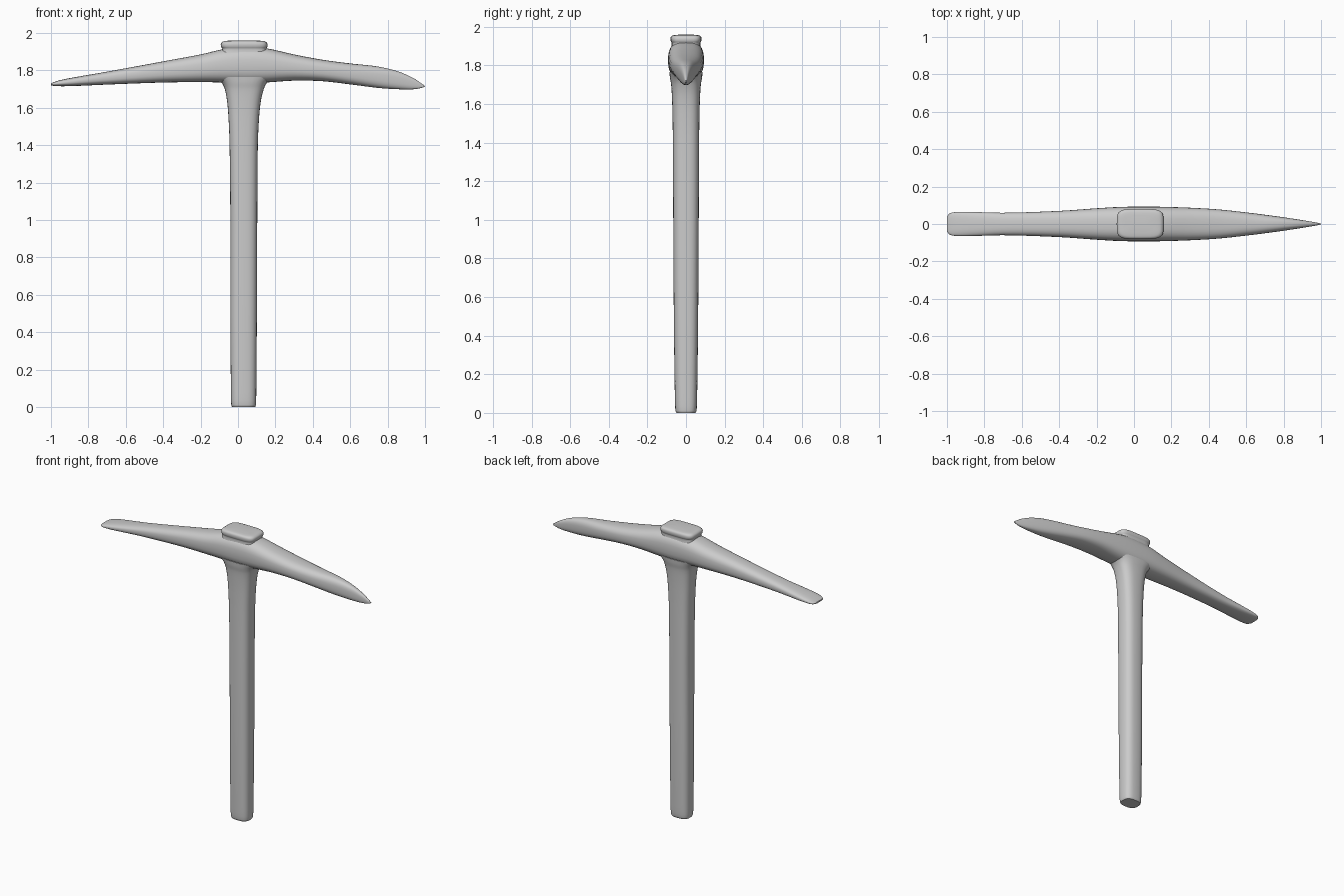
import bpy, bmesh, math

if "Cube" in bpy.data.objects:
    bpy.data.objects.remove(bpy.data.objects["Cube"])

SIDES = 32


def spline(rows, steps):
    """Smoothly resample rows of numbers (Catmull-Rom)."""
    out = []
    for i in range(len(rows) - 1):
        a, b, c, d = (rows[max(i - 1, 0)], rows[i], rows[i + 1],
                      rows[min(i + 2, len(rows) - 1)])
        for s in range(steps):
            t = s / steps
            w, h = c[0] - b[0], t
            row = [b[0] + w * t]
            for k in range(1, len(b)):
                m0 = (c[k] - a[k]) / (c[0] - a[0]) * w
                m1 = (d[k] - b[k]) / (d[0] - b[0]) * w
                row.append((2*h**3 - 3*h*h + 1) * b[k] + (h**3 - 2*h*h + h) * m0
                           + (3*h*h - 2*h**3) * c[k] + (h**3 - h*h) * m1)
            out.append(row)
    return out + [list(rows[-1])]


def loft(name, rows, along, power, steps=4):
    """Rows are (position, low, high, half width in y); rounded-box sections."""
    bm = bmesh.new()
    rings = []
    for p, lo, hi, w in spline(rows, steps):
        ring = []
        for i in range(SIDES):
            a = 2 * math.pi * i / SIDES
            c, s = math.cos(a), math.sin(a)
            u = (lo + hi) / 2 + (hi - lo) / 2 * math.copysign(abs(c) ** (2 / power), c)
            v = w * math.copysign(abs(s) ** (2 / power), s)
            ring.append(bm.verts.new((p, v, u) if along == 'x' else (u, v, p)))
        rings.append(ring)
    for r, q in zip(rings, rings[1:]):
        for i in range(SIDES):
            j = (i + 1) % SIDES
            bm.faces.new((r[i], r[j], q[j], q[i]))
    bm.faces.new(rings[0])
    bm.faces.new(rings[-1])
    bmesh.ops.recalc_face_normals(bm, faces=bm.faces)
    mesh = bpy.data.meshes.new(name)
    bm.to_mesh(mesh)
    bm.free()
    ob = bpy.data.objects.new(name, mesh)
    bpy.context.collection.objects.link(ob)
    bpy.ops.object.select_all(action='DESELECT')
    ob.select_set(True)
    bpy.context.view_layer.objects.active = ob
    bpy.ops.object.shade_smooth_by_angle(angle=math.radians(40))
    return ob


# Head: flat adze blade on the left, pointed pick on the right
loft("pick_head", [
    (-1.00, 1.720, 1.730, .040), (-.985, 1.717, 1.737, .057),
    (-.95, 1.715, 1.748, .064), (-.88, 1.716, 1.762, .065),
    (-.70, 1.724, 1.793, .060), (-.40, 1.735, 1.848, .070),
    (-.20, 1.737, 1.885, .084), (-.08, 1.735, 1.913, .091),
    (.04, 1.730, 1.925, .093), (.15, 1.735, 1.918, .092),
    (.30, 1.745, 1.885, .087), (.45, 1.742, 1.857, .078),
    (.60, 1.725, 1.837, .062), (.75, 1.706, 1.820, .043),
    (.86, 1.699, 1.793, .027), (.94, 1.699, 1.757, .014),
    (.985, 1.707, 1.727, .006), (1.00, 1.714, 1.716, .001)], 'x', 2.7)

# Handle flaring into the collar under the head
loft("handle", [
    (0, -.032, .092, .050), (.012, -.036, .096, .055), (.10, -.038, .098, .058),
    (.50, -.041, .101, .063), (1.00, -.041, .103, .066), (1.40, -.045, .106, .068),
    (1.55, -.051, .113, .070), (1.64, -.059, .123, .073), (1.70, -.071, .138, .077),
    (1.735, -.088, .156, .083), (1.765, -.120, .190, .086)], 'z', 2.8)

# End of the handle standing out above the head
loft("handle_top", [
    (1.880, -.095, .160, .078), (1.915, -.084, .152, .074),
    (1.926, -.091, .157, .079), (1.943, -.091, .157, .080),
    (1.954, -.080, .146, .072), (1.958, -.060, .126, .054),
    (1.960, -.010, .076, .018)], 'z', 4.5, 3)
